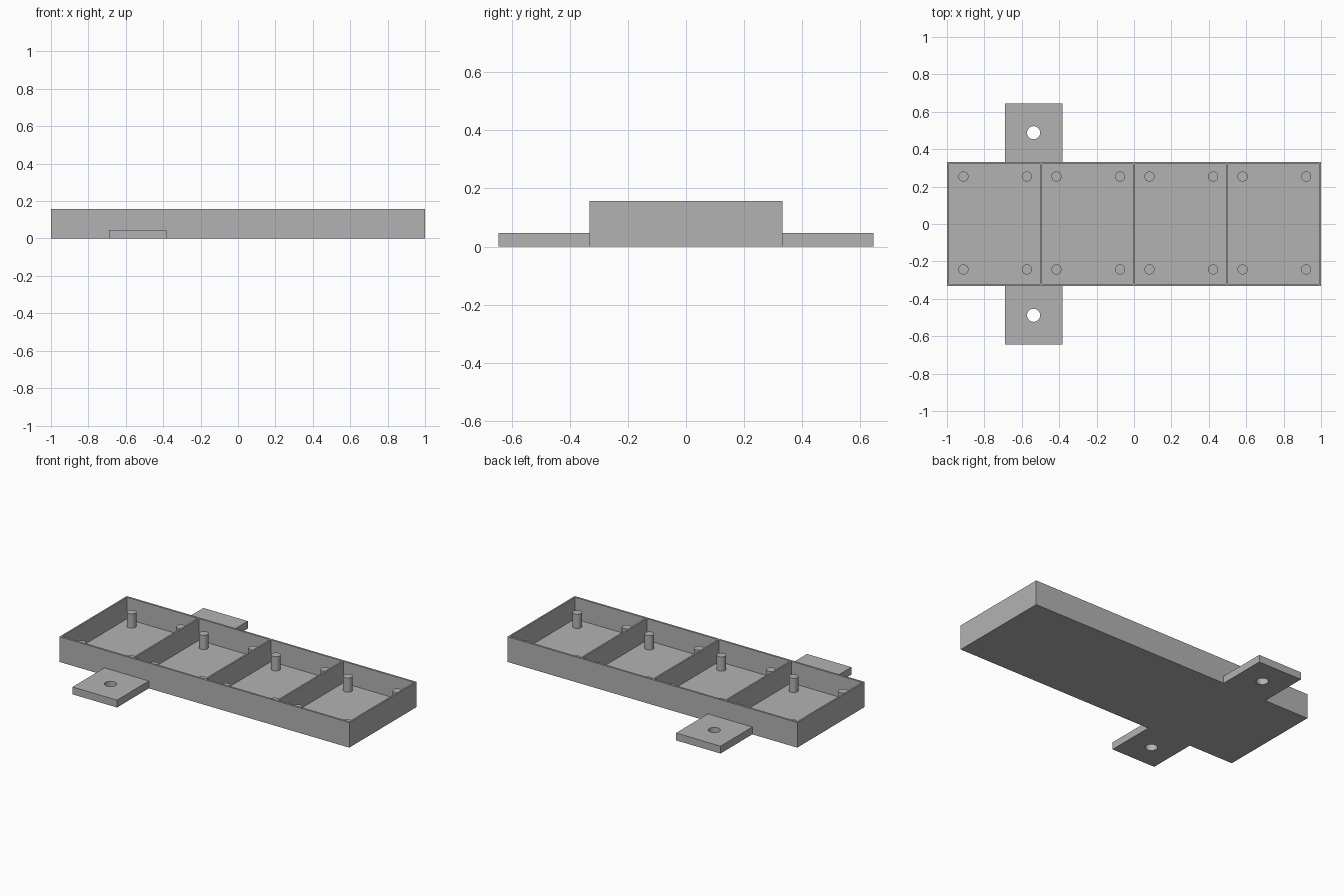
import bpy
import bmesh
from mathutils import Matrix, Vector

cube = bpy.data.objects.get("Cube")
if cube:
    bpy.data.objects.remove(cube, do_unlink=True)

GREY = (0.45, 0.45, 0.45, 1.0)
mat = bpy.data.materials.new("plain grey")
mat.use_nodes = True
mat.diffuse_color = GREY
mat.node_tree.nodes["Principled BSDF"].inputs["Base Color"].default_value = GREY

# Main sizes
HALF_X, HALF_Y, HEIGHT = 1.0, 0.332, 0.157
WALL_X, WALL_Y, FLOOR = 0.01, 0.0125, 0.022
PITCH = (2 * HALF_X - WALL_X) / 4
TAB_X0, TAB_X1, TAB_END, TAB_TOP = -0.69, -0.383, 0.645, 0.046
HOLE_X, HOLE_Y, HOLE_R = -0.537, 0.488, 0.035
POST_R, POST_TOP = 0.027, 0.111


def add_box(bm, low, high):
    low, high = Vector(low), Vector(high)
    place = Matrix.Translation((low + high) / 2) @ Matrix.Diagonal((*(high - low), 1))
    bmesh.ops.create_cube(bm, size=1, matrix=place)


def add_cylinder(bm, x, y, z0, z1, radius):
    bmesh.ops.create_cone(bm, cap_ends=True, segments=32, radius1=radius, radius2=radius,
                          depth=z1 - z0, matrix=Matrix.Translation((x, y, (z0 + z1) / 2)))


def finish(bm, name, smooth=False):
    mesh = bpy.data.meshes.new(name)
    bm.to_mesh(mesh)
    bm.free()
    mesh.materials.append(mat)
    obj = bpy.data.objects.new(name, mesh)
    bpy.context.collection.objects.link(obj)
    if smooth:
        for other in bpy.context.selected_objects:
            other.select_set(False)
        obj.select_set(True)
        bpy.context.view_layer.objects.active = obj
        bpy.ops.object.shade_smooth_by_angle()
    return obj


def cut(obj, cutter):
    mod = obj.modifiers.new("cut", 'BOOLEAN')
    mod.operation = 'DIFFERENCE'
    mod.solver = 'EXACT'
    mod.object = cutter
    cutter.hide_render = True
    cutter.hide_viewport = True


# Tray with four open compartments
bm = bmesh.new()
add_box(bm, (-HALF_X, -HALF_Y, 0), (HALF_X, HALF_Y, HEIGHT))
tray = finish(bm, "tray")

bm = bmesh.new()
for i in range(4):
    x0 = -HALF_X + WALL_X + i * PITCH
    add_box(bm, (x0, -HALF_Y + WALL_Y, FLOOR),
            (x0 + PITCH - WALL_X, HALF_Y - WALL_Y, HEIGHT + 0.1))
cut(tray, finish(bm, "compartment_cutter"))

# Four support posts in each compartment
for i in range(4):
    bm = bmesh.new()
    for dx in (0.078, 0.418):
        for y in (-0.243, 0.254):
            add_cylinder(bm, -HALF_X + WALL_X + i * PITCH + dx, y,
                         FLOOR - 0.01, POST_TOP, POST_R)
    finish(bm, f"support_posts_{i + 1}", smooth=True)

# Mounting tabs with screw holes, front and back
for side, label in ((-1, "front"), (1, "back")):
    bm = bmesh.new()
    ys = sorted((side * HALF_Y, side * TAB_END))
    add_box(bm, (TAB_X0, ys[0], 0), (TAB_X1, ys[1], TAB_TOP))
    tab = finish(bm, f"{label}_mounting_tab")
    bm = bmesh.new()
    add_cylinder(bm, HOLE_X, side * HOLE_Y, -0.05, TAB_TOP + 0.05, HOLE_R)
    cut(tab, finish(bm, f"{label}_hole_cutter", smooth=True))
